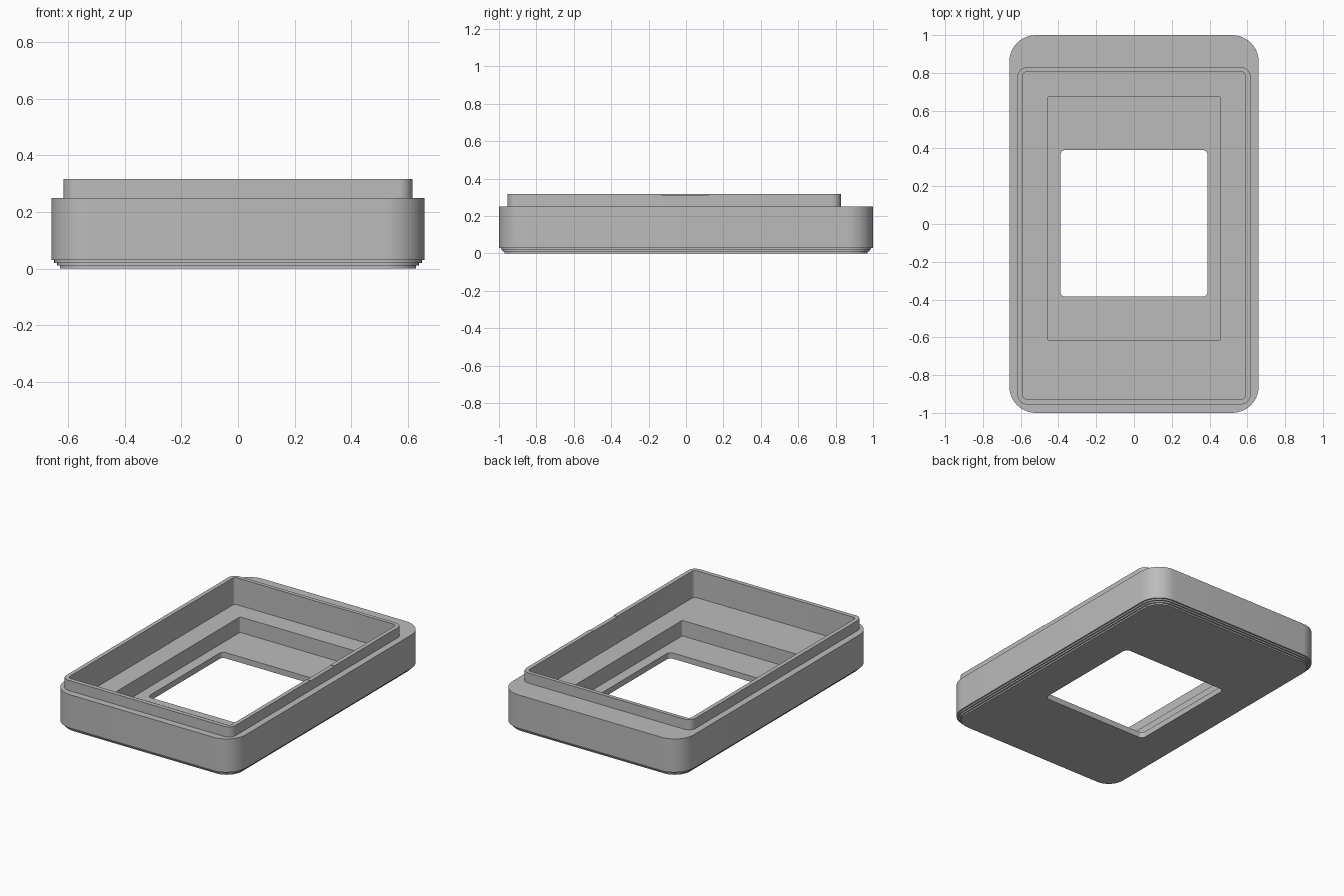
import bpy, bmesh, math

cube = bpy.data.objects.get("Cube")
if cube:
    bpy.data.objects.remove(cube, do_unlink=True)

grey = bpy.data.materials.new("plain grey")
grey.use_nodes = True
grey.diffuse_color = (0.5, 0.5, 0.5, 1)
grey.node_tree.nodes["Principled BSDF"].inputs["Base Color"].default_value = (0.5, 0.5, 0.5, 1)

SEGMENTS = 10


def rounded_loop(bm, half_x, y0, y1, radius, z):
    """Ring of vertices around a rounded rectangle, counter-clockwise."""
    ring = []
    corners = [(1, y1 - radius), (-1, y1 - radius), (-1, y0 + radius), (1, y0 + radius)]
    for i, (side, cy) in enumerate(corners):
        cx = side * (half_x - radius)
        for k in range(SEGMENTS + 1):
            a = math.pi / 2 * (i + k / SEGMENTS)
            ring.append(bm.verts.new((cx + radius * math.cos(a), cy + radius * math.sin(a), z)))
    return ring


def outer(inset, z):
    return (0.66 - inset, inset - 1, 1 - inset, 0.14 - inset, z)


lip_out = (0.617, -0.955, 0.83, 0.05)
lip_in = (0.59, -0.927, 0.805, 0.022)
pocket = (0.458, -0.615, 0.675, 0.01)
window = (0.39, -0.385, 0.392, 0.028)

# Section around the frame: stepped foot, wall, lip, then down to the window
sections = [window + (0,)]
for step in range(3):
    inset = 0.03 - 0.01 * step
    sections += [outer(inset, 0.01 * step), outer(inset, 0.01 * (step + 1))]
sections += [outer(0, 0.03), outer(0, 0.25)]
sections += [lip_out + (0.25,), lip_out + (0.317,)]
sections += [lip_in + (0.317,), lip_in + (0.14,)]
sections += [pocket + (0.14,), pocket + (0.038,), window + (0.038,)]

bm = bmesh.new()
rings = [rounded_loop(bm, *s) for s in sections]
for a, b in zip(rings, rings[1:] + rings[:1]):
    for i in range(len(a)):
        j = (i + 1) % len(a)
        bm.faces.new((a[i], a[j], b[j], b[i]))
bmesh.ops.recalc_face_normals(bm, faces=bm.faces)
mesh = bpy.data.meshes.new("case_frame")
bm.to_mesh(mesh)
bm.free()
mesh.materials.append(grey)
frame = bpy.data.objects.new("case_frame", mesh)
bpy.context.collection.objects.link(frame)

# Shallow notch in the top of one long lip
bpy.ops.mesh.primitive_cube_add(size=1, location=(0.6, -0.005, 0.333))
cutter = bpy.context.object
cutter.name = "notch_cutter"
cutter.scale = (0.08, 0.25, 0.04)
cutter.hide_render = True
cutter.hide_set(True)
cutter.data.materials.append(grey)
cut = frame.modifiers.new("notch", 'BOOLEAN')
cut.operation = 'DIFFERENCE'
cut.object = cutter
cut.solver = 'EXACT'

bpy.ops.object.select_all(action='DESELECT')
bpy.context.view_layer.objects.active = frame
frame.select_set(True)
bpy.ops.object.modifier_apply(modifier="notch")
bpy.data.objects.remove(cutter, do_unlink=True)
bpy.ops.object.shade_smooth_by_angle(angle=math.radians(30))
